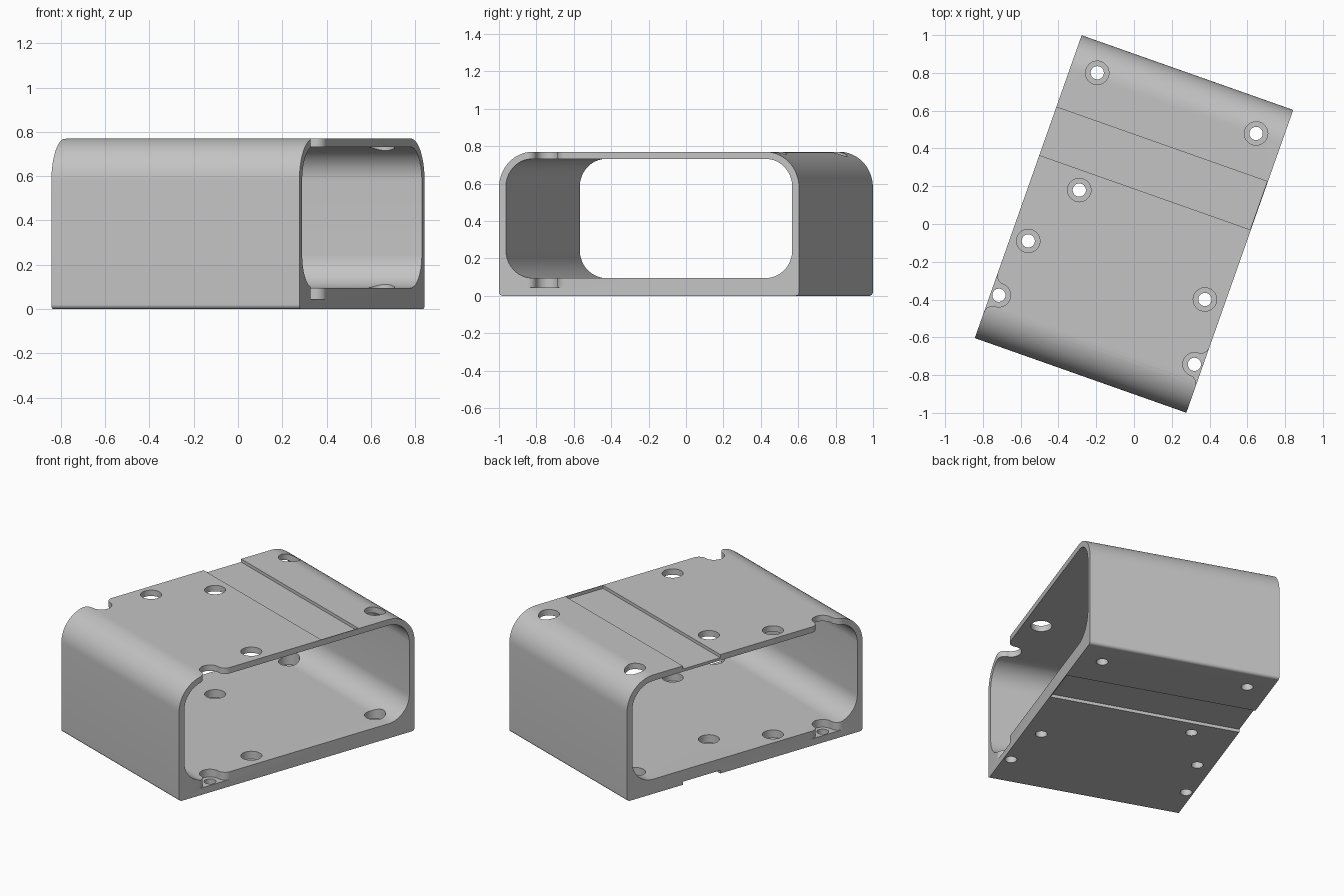
import bpy, bmesh, math
from mathutils import Vector

cube = bpy.data.objects.get("Cube")
if cube:
    bpy.data.objects.remove(cube, do_unlink=True)

# Main dimensions
WIDTH, LENGTH, HEIGHT = 1.188, 1.70, 0.77
WALL, FLOOR, OUTER_R, INNER_R, FOOT_R = 0.038, 0.095, 0.19, 0.15, 0.02
BORE_R, DRILL_R, FLARE_R, SEAT_Z = 0.062, 0.035, 0.048, 0.045
GROOVE, GROOVE_DEPTH, LIP = (0.177, 0.447), 0.02, 0.005
TURN = math.radians(-19.44)
HX, HY = WIDTH / 2, LENGTH / 2


def arc(cx, cy, r, a0, a1, steps):
    angles = [math.radians(a0 + (a1 - a0) * i / steps) for i in range(steps + 1)]
    return [(cx + r * math.cos(a), cy + r * math.sin(a)) for a in angles]


def rounded_rect(x0, x1, y0, y1, r_low, r_high, steps=16):
    return (arc(x1 - r_low, y0 + r_low, r_low, -90, 0, steps)
            + arc(x1 - r_high, y1 - r_high, r_high, 0, 90, steps)
            + arc(x0 + r_high, y1 - r_high, r_high, 90, 180, steps)
            + arc(x0 + r_low, y0 + r_low, r_low, 180, 270, steps))


def circle(x, y, r, n=40):
    return arc(x, y, r, 0, 360, n)[:-1]


def prism(name, points, lo, hi, along_x=False):
    """Extrude a closed outline along z, or along x for a y-z outline."""
    bm = bmesh.new()
    place = (lambda p, h: Vector((h, *p))) if along_x else (lambda p, h: Vector((*p, h)))
    low = [bm.verts.new(place(p, lo)) for p in points]
    high = [bm.verts.new(place(p, hi)) for p in points]
    bm.faces.new(low)
    bm.faces.new(high)
    for i in range(len(points)):
        j = (i + 1) % len(points)
        bm.faces.new((low[i], low[j], high[j], high[i]))
    bmesh.ops.recalc_face_normals(bm, faces=bm.faces)
    mesh = bpy.data.meshes.new(name)
    bm.to_mesh(mesh)
    bm.free()
    obj = bpy.data.objects.new(name, mesh)
    bpy.context.collection.objects.link(obj)
    return obj


def cut(body, cutter):
    mod = body.modifiers.new("cut", "BOOLEAN")
    mod.operation, mod.solver, mod.object = "DIFFERENCE", "EXACT", cutter
    bpy.context.view_layer.objects.active = body
    bpy.ops.object.modifier_apply(modifier=mod.name)
    bpy.data.objects.remove(cutter, do_unlink=True)


def edge_slot(x, y):
    """Bore that breaks through the open end, with rounded corners at the mouth."""
    side = 1 if x > 0 else -1
    gap = HX - abs(x)
    fx = gap - FLARE_R
    fy = math.sqrt((BORE_R + FLARE_R) ** 2 - fx ** 2)
    a = math.degrees(math.atan2(fy, fx))
    half = (arc(0, 0, BORE_R, 180, a, 20)
            + arc(fx, fy, FLARE_R, a - 180, 0, 10)[1:] + [(gap + 0.1, fy)])
    outline = half + [(px, -py) for px, py in reversed(half[1:])]
    return [(x + side * px, y + py) for px, py in outline]


# Housing: rounded tube, open at both ends
housing = prism("housing", rounded_rect(-HY, HY, 0, HEIGHT, FOOT_R, OUTER_R), -HX, HX, True)
cut(housing, prism("cavity", rounded_rect(-HY + WALL, HY - WALL, FLOOR, HEIGHT - WALL,
                                          INNER_R, INNER_R), -HX - 0.1, HX + 0.1, True))

# Grooves across the top and the underside, closed by a thin lip at one end
y0, y1 = GROOVE
for z0, z1 in ((HEIGHT - GROOVE_DEPTH, HEIGHT + 0.1), (-0.1, GROOVE_DEPTH)):
    cut(housing, prism("groove", [(y0, z0), (y1, z0), (y1, z1), (y0, z1)],
                       -HX - 0.1, HX - LIP, True))

# Screw holes: wide access bore through the top and into the floor, narrow drill below
bores = [(-0.45, 0.69), (0.45, 0.667), (-0.333, 0.073), (-0.498, -0.271), (0.487, -0.252)]
slots = [(-0.549, -0.594), (0.549, -0.594)]
for x, y in bores + slots:
    outline = edge_slot(x, y) if (x, y) in slots else circle(x, y, BORE_R)
    cut(housing, prism("bore", outline, SEAT_Z, HEIGHT + 0.1))
    cut(housing, prism("drill", circle(x, y, DRILL_R, 32), -0.1, SEAT_Z + 0.02))

# Colour
grey = bpy.data.materials.new("light_grey")
grey.use_nodes = True
colour = (0.55, 0.55, 0.55, 1)
grey.diffuse_color = colour
grey.node_tree.nodes["Principled BSDF"].inputs["Base Color"].default_value = colour
housing.data.materials.clear()
housing.data.materials.append(grey)

# Turn the housing and shade it
housing.rotation_euler.z = TURN
bpy.ops.object.select_all(action="DESELECT")
housing.select_set(True)
bpy.context.view_layer.objects.active = housing
bpy.ops.object.transform_apply(location=False, rotation=True, scale=False)
bpy.ops.object.shade_smooth_by_angle(angle=math.radians(30))
